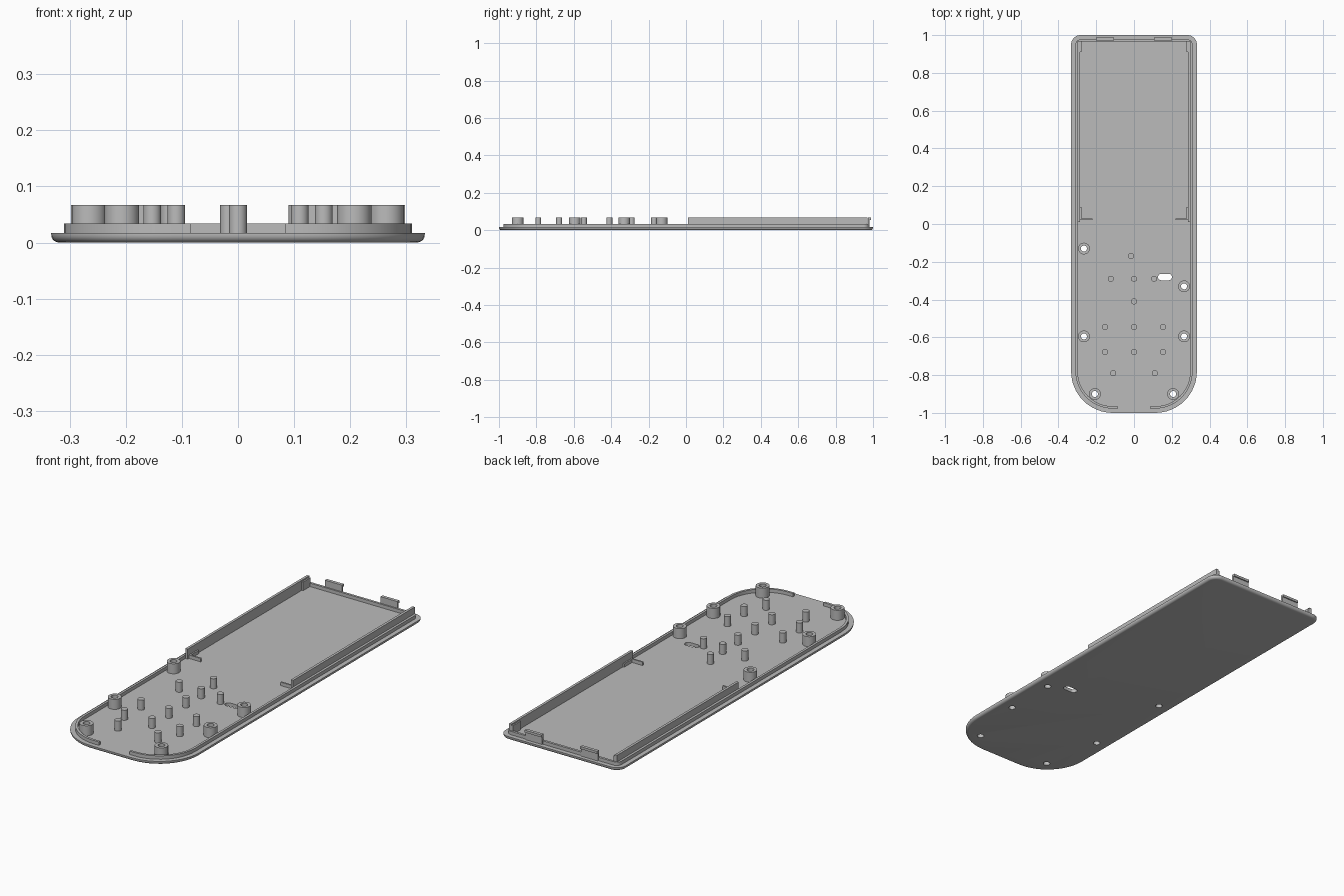
import bpy, bmesh
from math import cos, sin, pi

cube = bpy.data.objects.get("Cube")
if cube:
    bpy.data.objects.remove(cube, do_unlink=True)

grey = bpy.data.materials.new("plain grey")
grey.use_nodes = True
grey.diffuse_color = (0.5, 0.5, 0.5, 1)
grey.node_tree.nodes["Principled BSDF"].inputs["Base Color"].default_value = (0.5, 0.5, 0.5, 1)

HALF_W, FLOOR, LIP_TOP, TOP = 0.333, 0.017, 0.034, 0.067
GAP = 0.085


def finish(name, bm):
    bmesh.ops.recalc_face_normals(bm, faces=bm.faces)
    mesh = bpy.data.meshes.new(name)
    bm.to_mesh(mesh)
    bm.free()
    mesh.materials.append(grey)
    obj = bpy.data.objects.new(name, mesh)
    bpy.context.collection.objects.link(obj)
    return obj


def smooth(obj):
    bpy.ops.object.select_all(action='DESELECT')
    obj.select_set(True)
    bpy.context.view_layer.objects.active = obj
    bpy.ops.object.shade_smooth_by_angle(angle=0.6)


def outline(inset):
    """Rounded outline running from one side of the front gap to the other."""
    w, h = HALF_W - inset, 1 - inset
    front, back = 0.22 - inset, max(0.05 - inset, 0.012)
    right = [(GAP, -h)]
    for r, sy, start in ((front, -1, -pi / 2), (back, 1, 0)):
        for i in range(13):
            a = start + pi / 2 * i / 12
            right.append((w - r + r * cos(a), sy * (h - r) + r * sin(a)))
    return right + [(-x, y) for x, y in reversed(right)]


def loft(name, loops, closed_ring=False):
    """Skin equal loops of 3D points, capping first and last or joining them."""
    bm = bmesh.new()
    rings = [[bm.verts.new(p) for p in loop] for loop in loops]
    n = len(rings[0])
    pairs = list(zip(rings, rings[1:]))
    if closed_ring:
        pairs.append((rings[-1], rings[0]))
    for a, b in pairs:
        for i in range(n - 1 if closed_ring else n):
            j = (i + 1) % n
            bm.faces.new((a[i], a[j], b[j], b[i]))
    if closed_ring:
        bm.faces.new([r[0] for r in rings])
        bm.faces.new([r[-1] for r in rings])
    else:
        bm.faces.new(rings[0])
        bm.faces.new(rings[-1])
    return finish(name, bm)


def level(points, z):
    return [(x, y, z) for x, y in points]


def box(name, x0, x1, y0, y1, z0, z1):
    bm = bmesh.new()
    bmesh.ops.create_cube(bm, size=1)
    for v in bm.verts:
        v.co = ((x0, x1)[v.co.x > 0], (y0, y1)[v.co.y > 0], (z0, z1)[v.co.z > 0])
    return finish(name, bm)


def disc(x, y, r, stretch=0, n=32):
    return [(x + r * cos(a) + (stretch if cos(a) > 0 else -stretch), y + r * sin(a))
            for a in (2 * pi * (i + 0.5) / n for i in range(n))]


def tube(name, x, y, r, hole):
    o, h = disc(x, y, r), disc(x, y, hole)
    loops = [level(p + p[:1], z) for p, z in
             ((o, FLOOR - 0.002), (o, TOP), (h, TOP), (h, FLOOR - 0.002))]
    bm = bmesh.new()
    rings = [[bm.verts.new(p) for p in loop[:-1]] for loop in loops]
    for a, b in zip(rings, rings[1:] + rings[:1]):
        for i in range(len(a)):
            j = (i + 1) % len(a)
            bm.faces.new((a[i], a[j], b[j], b[i]))
    smooth(finish(name, bm))


bosses = [(-0.265, -0.13), (0.265, -0.33), (-0.265, -0.595),
          (0.265, -0.595), (-0.207, -0.9), (0.207, -0.9)]

# Base plate with a rounded lower edge
R = 0.014
steps = [pi / 2 * i / 5 for i in range(6)]
plate = loft("base_plate", [level(outline(R * (1 - sin(a))), R * (1 - cos(a))) for a in steps]
             + [level(outline(0), FLOOR)])

# Screw holes and oblong slot cut through the plate
cutters = [disc(x, y, 0.016) for x, y in bosses] + [disc(0.164, -0.281, 0.017, 0.02)]
for points in cutters:
    cutter = loft("hole_cutter", [level(points, -0.05), level(points, 0.05)])
    cutter.hide_render = True
    mod = plate.modifiers.new("hole", 'BOOLEAN')
    mod.operation, mod.solver, mod.object = 'DIFFERENCE', 'EXACT', cutter
    bpy.ops.object.select_all(action='DESELECT')
    bpy.context.view_layer.objects.active = plate
    bpy.ops.object.modifier_apply(modifier=mod.name)
    bpy.data.objects.remove(cutter, do_unlink=True)
smooth(plate)

# Raised lip, open at the front
outer, inner = outline(0.023), outline(0.035)
smooth(loft("lip", [level(outer, FLOOR - 0.002), level(outer, LIP_TOP),
                    level(inner, LIP_TOP), level(inner, FLOOR - 0.002)], True))

# Screw bosses
for i, (x, y) in enumerate(bosses):
    tube(f"screw_boss_{i + 1}", x, y, 0.031, 0.016)

# Support pins
pins = [(-0.016, -0.17), (-0.122, -0.29), (0, -0.29), (0.106, -0.29), (0, -0.41),
        (-0.11, -0.79), (0.11, -0.79)]
pins += [(x, y) for x in (-0.153, 0, 0.153) for y in (-0.546, -0.678)]
for i, (x, y) in enumerate(pins):
    points = disc(x, y, 0.016, n=24)
    smooth(loft(f"support_pin_{i + 1}", [level(points, FLOOR - 0.002), level(points, TOP)]))

# Side rails, their thicker ends, cross tabs and rear clips, on both sides
for side, s in (("left", 1), ("right", -1)):
    def part(name, a, b, *rest):
        box(f"{side}_{name}", min(s * a, s * b), max(s * a, s * b), *rest)
    z0 = FLOOR - 0.002
    part("rail", 0.285, 0.298, 0.01, 0.97, z0, TOP)
    part("rail_back_end", 0.278, 0.286, 0.91, 0.97, z0, 0.06)
    part("rail_front_end", 0.278, 0.286, 0.02, 0.09, z0, LIP_TOP)
    part("cross_tab", 0.22, 0.29, 0.02, 0.028, z0, LIP_TOP)
    part("rear_clip", 0.107, 0.2, 0.972, 0.982, z0, TOP)
    part("rear_clip_catch", 0.107, 0.2, 0.98, 0.988, 0.055, TOP)
